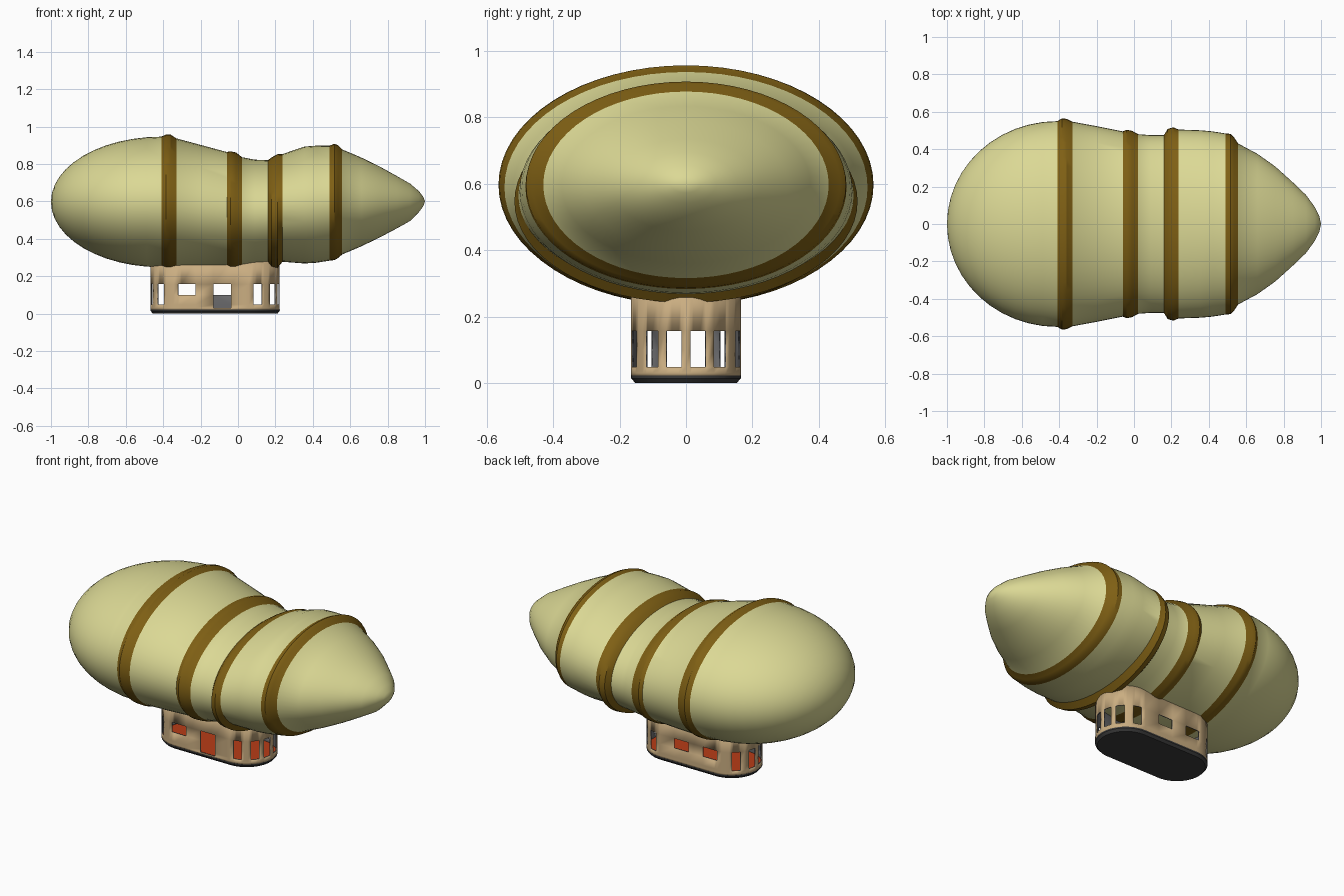
import bpy, bmesh, math

if "Cube" in bpy.data.objects:
    bpy.data.objects.remove(bpy.data.objects["Cube"])

def material(name, rgb):
    m = bpy.data.materials.new(name)
    m.diffuse_color = (*rgb, 1)
    m.use_nodes = True
    m.node_tree.nodes["Principled BSDF"].inputs["Base Color"].default_value = m.diffuse_color
    return m

CREAM = material("pale yellow fabric", (0.71, 0.69, 0.30))
BROWN = material("brown band", (0.21, 0.115, 0.007))
TAN = material("tan wall", (0.59, 0.42, 0.22))
GREY = material("grey lining", (0.14, 0.14, 0.145))
DARK = material("dark base", (0.045, 0.045, 0.045))
RED = material("red floor", (0.48, 0.045, 0.008))

def finish(bm, name, mats, angle=30):
    bmesh.ops.recalc_face_normals(bm, faces=bm.faces)
    me = bpy.data.meshes.new(name)
    bm.to_mesh(me)
    bm.free()
    ob = bpy.data.objects.new(name, me)
    bpy.context.collection.objects.link(ob)
    for m in mats:
        me.materials.append(m)
    bpy.ops.object.select_all(action='DESELECT')
    ob.select_set(True)
    bpy.context.view_layer.objects.active = ob
    bpy.ops.object.shade_smooth_by_angle(angle=math.radians(angle))
    return ob

# Envelope: elliptical sections (x, top z, bottom z, half width)
sections = []
for i in range(1, 13):                      # blunt end is a half ellipsoid
    a = math.radians(90 * i / 12)
    s = math.sin(a)
    sections.append((-0.41 - 0.59 * math.cos(a), 0.598 + 0.348 * s,
                     0.598 - 0.35 * s, 0.55 * s))
sections += [
    (-0.385, 0.957, 0.237, 0.565), (-0.36, 0.957, 0.235, 0.562), (-0.33, 0.937, 0.242, 0.547),
    (-0.20, 0.902, 0.242, 0.523), (-0.06, 0.864, 0.243, 0.495),
    (-0.04, 0.868, 0.234, 0.504), (-0.01, 0.861, 0.235, 0.498), (0.022, 0.836, 0.245, 0.48),
    (0.09, 0.823, 0.257, 0.475), (0.16, 0.82, 0.267, 0.475),
    (0.18, 0.835, 0.245, 0.508), (0.21, 0.852, 0.242, 0.517), (0.238, 0.853, 0.277, 0.505),
    (0.355, 0.893, 0.268, 0.501), (0.42, 0.898, 0.272, 0.495), (0.49, 0.898, 0.283, 0.484),
    (0.515, 0.908, 0.286, 0.482), (0.535, 0.901, 0.297, 0.464), (0.557, 0.878, 0.316, 0.43),
    (0.66, 0.834, 0.36, 0.375), (0.756, 0.787, 0.406, 0.307), (0.85, 0.735, 0.456, 0.222),
    (0.92, 0.695, 0.495, 0.155), (0.967, 0.655, 0.542, 0.09), (0.99, 0.625, 0.573, 0.045)]
bands = [(-0.415, -0.33), (-0.061, 0.023), (0.159, 0.239), (0.489, 0.558)]
N = 64
bm = bmesh.new()
rings = []
for x, top, bot, w in sections:
    c, h = (top + bot) / 2, (top - bot) / 2
    rings.append([bm.verts.new((x, w * math.cos(2 * math.pi * k / N),
                                c + h * math.sin(2 * math.pi * k / N))) for k in range(N)])
ends = [(bm.verts.new((-1, 0, 0.598)), rings[0]), (bm.verts.new((1, 0, 0.6)), rings[-1])]
for a, b in zip(rings, rings[1:]):
    mid = (a[0].co.x + b[0].co.x) / 2
    for k in range(N):
        f = bm.faces.new((a[k], a[(k + 1) % N], b[(k + 1) % N], b[k]))
        f.material_index = int(any(lo < mid < hi for lo, hi in bands))
for tip, r in ends:
    for k in range(N):
        bm.faces.new((tip, r[k], r[(k + 1) % N]))
finish(bm, "envelope", [CREAM, BROWN])

# Cabin outline: stadium path measured by distance along it
X0, X1, R = -0.302, 0.058, 0.165
L, ARC = X1 - X0, math.pi * R
TOTAL = 2 * (L + ARC)

def outline(s, r=R):
    s %= TOTAL
    if s < L:
        return X0 + s, -r
    s -= L
    if s < ARC:
        a = s / R - math.pi / 2
        return X1 + r * math.cos(a), r * math.sin(a)
    s -= ARC
    if s < L:
        return X1 - s, r
    a = (s - L) / R + math.pi / 2
    return X0 + r * math.cos(a), r * math.sin(a)

# Openings: (start, end, low z, high z)
openings = []
for lo, hi, sill in [(-0.30, -0.227, 0.10), (-0.132, -0.037, 0.03)]:   # front window and door
    openings.append((lo - X0, hi - X0, sill, 0.157))
openings[0] = (-0.018, -0.227 - X0, 0.10, 0.157)
for lo, hi in [(-0.32, -0.227), (-0.132, -0.037)]:                     # back windows
    e = L + ARC + X1
    openings.append((e - hi, e - lo, 0.10, 0.157))
half = 8.2
right_mid, left_mid = L + ARC / 2, 2 * L + 1.5 * ARC
for mid, angles in [(right_mid, (13, 39, 73)), (left_mid, (13, 47))]:  # end windows
    for a in angles:
        for sgn in (-1, 1):
            openings.append((mid + R * math.radians(sgn * a - half),
                             mid + R * math.radians(sgn * a + half), 0.048, 0.157))

# Cabin wall: grid around the outline with the openings left out
cuts = {round(v % TOTAL, 4) for o in openings for v in o[:2]}
for start in (L, 2 * L + ARC):
    for i in range(25):
        s = round((start + ARC * i / 24) % TOTAL, 4)
        if all(abs(s - c) > 0.004 for c in cuts):
            cuts.add(s)
cuts = sorted(cuts)
levels = [0.02, 0.03, 0.048, 0.10, 0.157, 0.285]
bm = bmesh.new()
grid = [[bm.verts.new((*outline(s), z)) for z in levels] for s in cuts]
for i, s in enumerate(cuts):
    j = (i + 1) % len(cuts)
    nxt = cuts[j] if j else TOTAL + cuts[0]
    m = (s + nxt) / 2
    for k in range(len(levels) - 1):
        z = (levels[k] + levels[k + 1]) / 2
        if any(lo < m + t < hi and b < z < t2 for lo, hi, b, t2 in openings
               for t in (-TOTAL, 0, TOTAL)):
            continue
        bm.faces.new((grid[i][k], grid[j][k], grid[j][k + 1], grid[i][k + 1]))
wall = finish(bm, "cabin_wall", [TAN, GREY])
sol = wall.modifiers.new("thickness", 'SOLIDIFY')
sol.thickness = 0.006
sol.offset = -1
sol.material_offset = 1
sol.material_offset_rim = 1

# Base and floor: stacked outlines (z, radius)
def slab(name, mat, layers):
    bm = bmesh.new()
    loops = [[bm.verts.new((*outline(s, r), z)) for s in cuts] for z, r in layers]
    n = len(cuts)
    for a, b in zip(loops, loops[1:]):
        for k in range(n):
            bm.faces.new((a[k], a[(k + 1) % n], b[(k + 1) % n], b[k]))
    bm.faces.new(loops[0])
    bm.faces.new(loops[-1])
    return finish(bm, name, [mat])

slab("cabin_base", DARK, [(0, 0.153), (0.014, 0.165), (0.022, 0.1655)])
slab("cabin_floor", RED, [(0.018, 0.158), (0.027, 0.158)])
